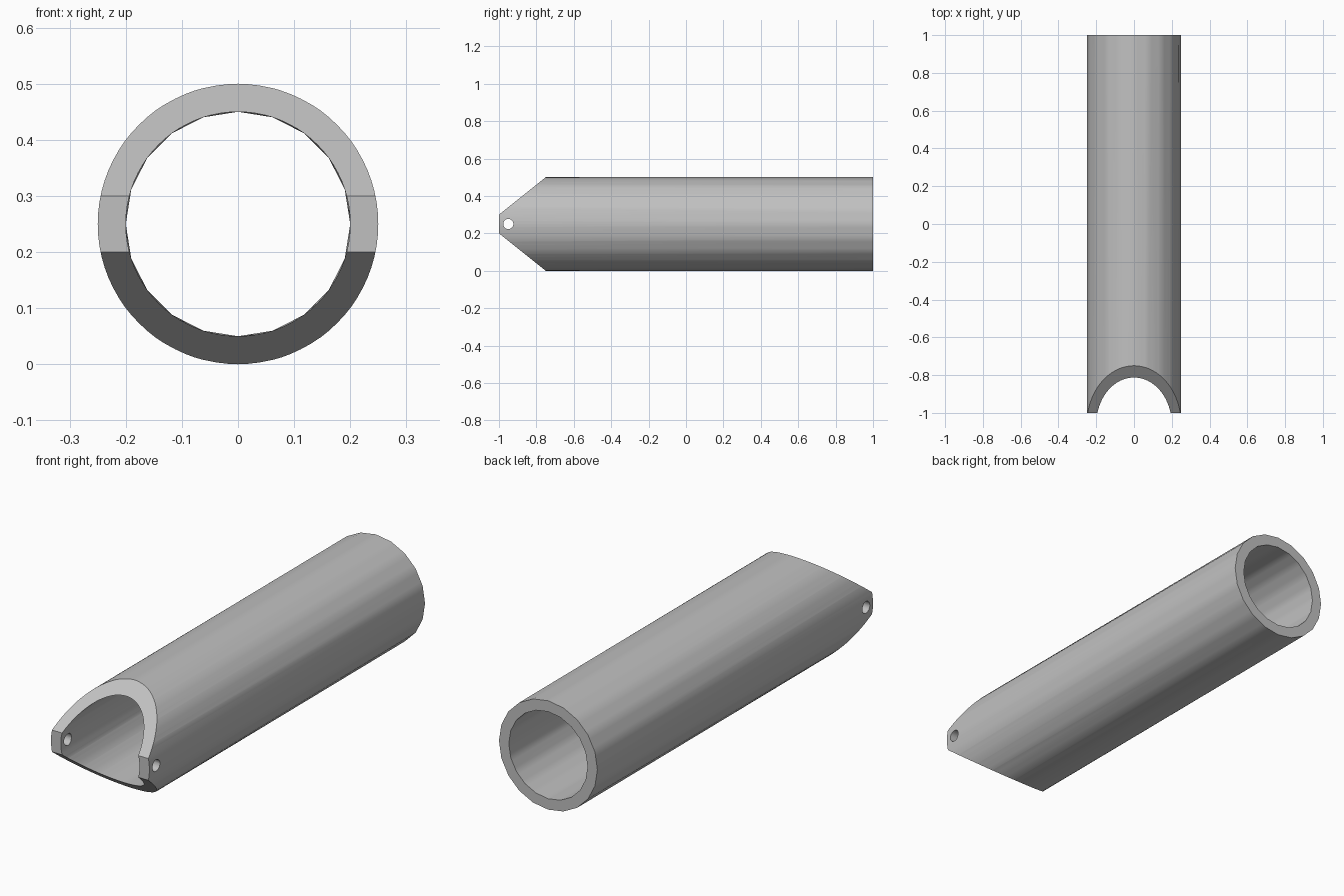
import bpy, bmesh, math
from mathutils import Matrix

cube = bpy.data.objects.get("Cube")
if cube:
    bpy.data.objects.remove(cube, do_unlink=True)

OUTER, INNER, MID = 0.25, 0.2, 0.25   # radii and axis height
SEG, COARSE = 80, 20                  # round front, faceted back rim

grey = bpy.data.materials.new("plain grey")
grey.use_nodes = True
colour = (0.53, 0.53, 0.53, 1)
grey.diffuse_color = colour
grey.node_tree.nodes["Principled BSDF"].inputs["Base Color"].default_value = colour


def add_object(name, bm):
    bmesh.ops.recalc_face_normals(bm, faces=bm.faces[:])
    mesh = bpy.data.meshes.new(name)
    bm.to_mesh(mesh)
    bm.free()
    mesh.materials.append(grey)
    obj = bpy.data.objects.new(name, mesh)
    bpy.context.collection.objects.link(obj)
    return obj


def ring(bm, radius, y, faceted):
    verts = []
    step = math.tau / COARSE
    for i in range(SEG):
        a = math.tau * i / SEG
        r = radius
        if faceted:
            local = (i % (SEG // COARSE)) * math.tau / SEG - step / 2
            r *= math.cos(step / 2) / math.cos(local)
        verts.append(bm.verts.new((r * math.cos(a), y, MID + r * math.sin(a))))
    return verts


# Hollow tube
bm = bmesh.new()
loops = [ring(bm, OUTER, -1, False), ring(bm, OUTER, 1, True),
         ring(bm, INNER, 1, True), ring(bm, INNER, -1, False)]
for k in range(4):
    a, b = loops[k], loops[(k + 1) % 4]
    for i in range(SEG):
        j = (i + 1) % SEG
        bm.faces.new((a[i], a[j], b[j], b[i]))
bmesh.ops.triangulate(bm, faces=[f for f in bm.faces if f.calc_area() > 0.01])
tube = add_object("tube", bm)


# Wedges that bevel the front end above and below
def wedge(name, side):
    bm = bmesh.new()
    profile = [(-1.05, 0.01), (-0.65, 0.33), (-1.05, 0.33)]
    ends = [[bm.verts.new((x, y, MID + side * z)) for y, z in profile]
            for x in (-0.4, 0.4)]
    bm.faces.new(ends[0])
    bm.faces.new(ends[1])
    for i in range(3):
        j = (i + 1) % 3
        bm.faces.new((ends[0][i], ends[0][j], ends[1][j], ends[1][i]))
    return add_object(name, bm)


# Cross drill for the pin holes
bm = bmesh.new()
bmesh.ops.create_cone(bm, cap_ends=True, segments=24, radius1=0.027,
                      radius2=0.027, depth=0.8,
                      matrix=Matrix.Translation((0, -0.95, MID))
                      @ Matrix.Rotation(math.pi / 2, 4, 'Y'))
cutters = [add_object("pin_hole_cutter", bm),
           wedge("top_bevel_cutter", 1), wedge("bottom_bevel_cutter", -1)]

bpy.ops.object.select_all(action='DESELECT')
tube.select_set(True)
bpy.context.view_layer.objects.active = tube
for cutter in cutters:
    mod = tube.modifiers.new(cutter.name, 'BOOLEAN')
    mod.operation = 'DIFFERENCE'
    mod.solver = 'EXACT'
    mod.object = cutter
    bpy.ops.object.modifier_apply(modifier=mod.name)
    bpy.data.objects.remove(cutter, do_unlink=True)

bpy.ops.object.shade_smooth_by_angle(angle=math.radians(30))
